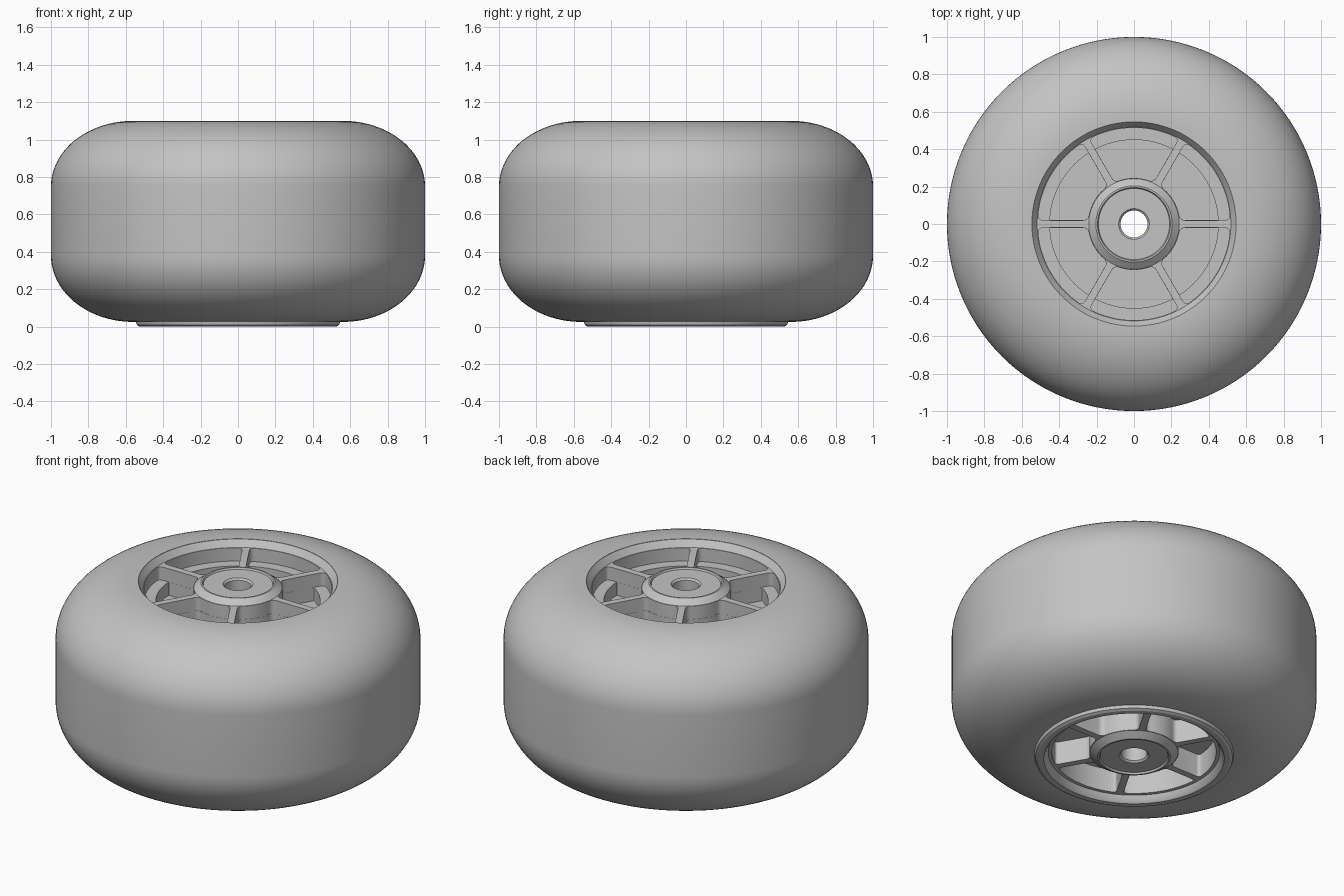
import bpy, bmesh, math
from math import sin, cos, asin, pi
from mathutils import Vector

if "Cube" in bpy.data.objects:
    bpy.data.objects.remove(bpy.data.objects["Cube"])

grey = bpy.data.materials.new("plain_grey")
grey.diffuse_color = (0.55, 0.55, 0.55, 1)
grey.use_nodes = True
grey.node_tree.nodes["Principled BSDF"].inputs["Base Color"].default_value = grey.diffuse_color


def add_object(name, bm):
    bmesh.ops.recalc_face_normals(bm, faces=bm.faces)
    me = bpy.data.meshes.new(name)
    bm.to_mesh(me)
    bm.free()
    me.materials.append(grey)
    ob = bpy.data.objects.new(name, me)
    bpy.context.collection.objects.link(ob)
    return ob


def lathe(name, profile, n=128):
    """Revolve a closed (radius, z) profile around z."""
    bm = bmesh.new()
    rings = [[bm.verts.new((r * cos(2 * pi * i / n), r * sin(2 * pi * i / n), z))
              for r, z in profile] for i in range(n)]
    m = len(profile)
    for i in range(n):
        a, b = rings[i], rings[(i + 1) % n]
        for j in range(m):
            k = (j + 1) % m
            bm.faces.new((a[j], b[j], b[k], a[k]))
    return add_object(name, bm)


def polar(r, a):
    return Vector((r * cos(a), r * sin(a)))


def pocket_outline(r0, r1, w, f0, f1):
    """Rounded sector between two spokes of half width w, centred on +x."""
    def corner(p, c, q):
        return [p * (1 - t) ** 2 + c * 2 * t * (1 - t) + q * t * t
                for t in (0, .2, .4, .6, .8, 1)]

    def arc(r, a, steps):
        return [polar(r, -a + 2 * a * i / steps) for i in range(1, steps)]
    a0, a1 = pi / 6 - asin(w / r0), pi / 6 - asin(w / r1)
    c0, c1 = polar(r0, a0), polar(r1, a1)
    d = (c1 - c0).normalized()
    up = corner(polar(r0, a0 - f0 / r0), c0, c0 + d * f0)
    up += corner(c1 - d * f1, c1, polar(r1, a1 - f1 / r1))
    down = [Vector((p.x, -p.y)) for p in reversed(up)]
    return (arc(r0, a0 - f0 / r0, 8) + up
            + arc(r1, a1 - f1 / r1, 20)[::-1] + down)


def pockets(name, z0, z1, *shape):
    """Six prisms used to cut the openings between the spokes."""
    bm = bmesh.new()
    outline = pocket_outline(*shape)
    for k in range(6):
        a = pi / 6 + k * pi / 3
        pts = [(p.x * cos(a) - p.y * sin(a), p.x * sin(a) + p.y * cos(a)) for p in outline]
        lo = [bm.verts.new((x, y, z0)) for x, y in pts]
        hi = [bm.verts.new((x, y, z1)) for x, y in pts]
        bm.faces.new(lo[::-1])
        bm.faces.new(hi)
        n = len(pts)
        for i in range(n):
            j = (i + 1) % n
            bm.faces.new((lo[i], lo[j], hi[j], hi[i]))
    ob = add_object(name, bm)
    ob.hide_render = True
    ob.hide_viewport = True
    return ob


# Tyre: straight tread with elliptical shoulders
arc_n = 20
tyre_profile = [(0.546, 0.025)]
tyre_profile += [(0.56 + 0.44 * sin(t), 0.38 - 0.355 * cos(t))
                 for t in (pi / 2 * i / arc_n for i in range(arc_n + 1))]
tyre_profile += [(0.56 + 0.44 * cos(t), 0.75 + 0.35 * sin(t))
                 for t in (pi / 2 * i / arc_n for i in range(arc_n + 1))]
tyre_profile += [(0.546, 1.10)]
tyre = lathe("tyre", tyre_profile)

# Wheel core: hub with axle hole, spoke faces, sloped rim and rounded bottom lip
core = lathe("wheel_core", [
    (0.072, 0.03), (0.082, 0.02), (0.185, 0.02), (0.19, 0.01), (0.2, 0.01),
    (0.242, 0.04), (0.47, 0.04), (0.485, 0.008), (0.495, 0), (0.525, 0),
    (0.54, 0.008), (0.546, 0.025),
    (0.546, 1.098), (0.518, 1.06), (0.242, 1.06), (0.204, 1.09), (0.195, 1.09),
    (0.19, 1.08), (0.082, 1.08), (0.072, 1.07)])

# Pockets: stepped from the top, plain from the bottom, with a web between
cutters = [
    pockets("top_pocket_cutter", 0.98, 1.2, 0.245, 0.514, 0.02, 0.03, 0.03),
    pockets("top_floor_cutter", 0.90, 1.0, 0.246, 0.45, 0.0205, 0.029, 0.004),
    pockets("bottom_pocket_cutter", -0.1, 0.18, 0.245, 0.45, 0.02, 0.03, 0.02)]
for c in cutters:
    mod = core.modifiers.new(c.name, 'BOOLEAN')
    mod.operation = 'DIFFERENCE'
    mod.solver = 'EXACT'
    mod.object = c
bpy.context.view_layer.update()
deps = bpy.context.evaluated_depsgraph_get()
cut_mesh = bpy.data.meshes.new_from_object(core.evaluated_get(deps))
core.modifiers.clear()
core.data = cut_mesh
for c in cutters:
    bpy.data.objects.remove(c)

# Smooth shading with crisp edges
for ob in (tyre, core):
    bpy.ops.object.select_all(action='DESELECT')
    ob.select_set(True)
    bpy.context.view_layer.objects.active = ob
    bpy.ops.object.shade_smooth_by_angle(angle=math.radians(28))
